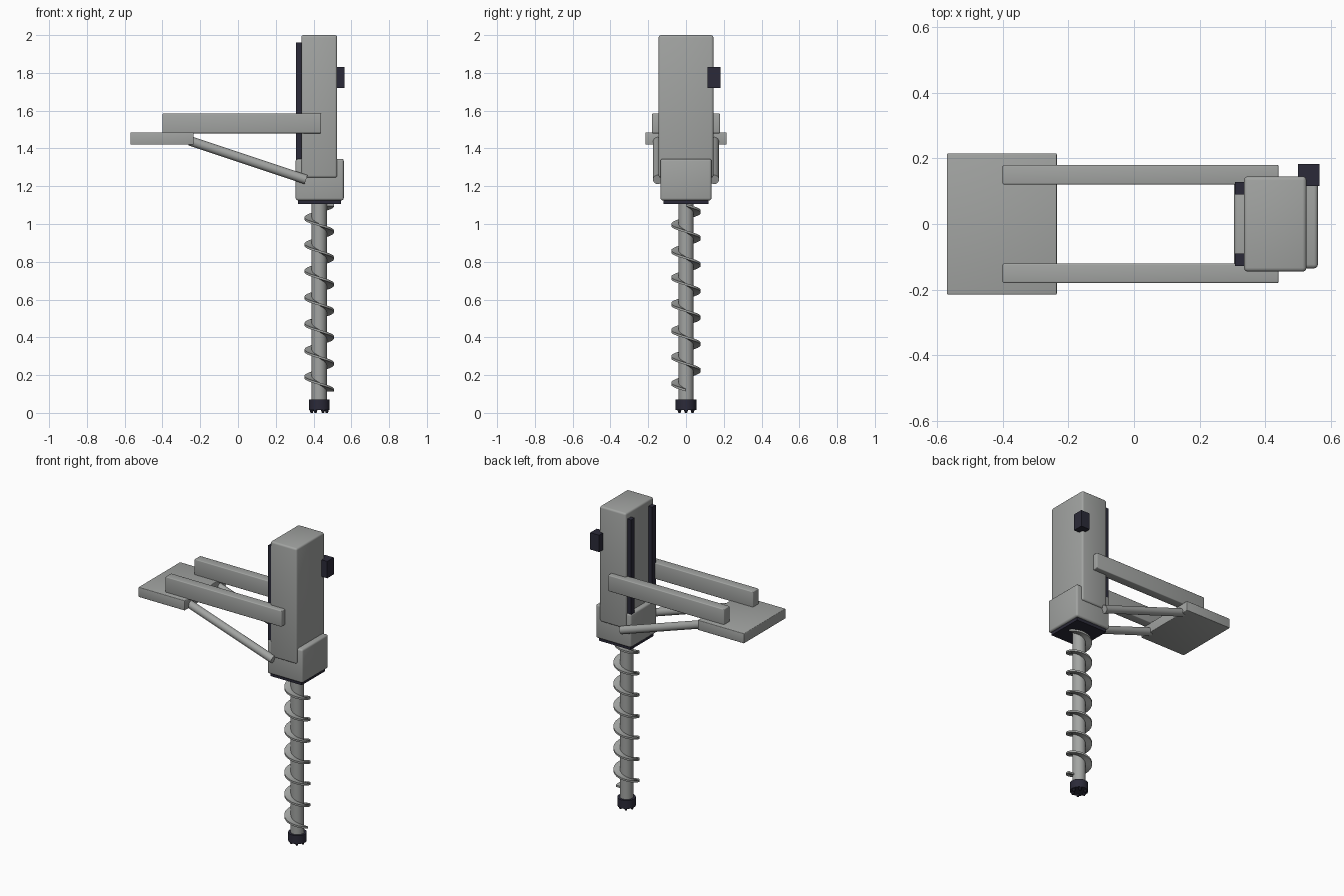
import bpy, bmesh, math
from mathutils import Vector

cube = bpy.data.objects.get("Cube")
if cube:
    bpy.data.objects.remove(cube, do_unlink=True)


def make_material(name, colour):
    m = bpy.data.materials.new(name)
    m.use_nodes = True
    m.diffuse_color = colour
    m.node_tree.nodes["Principled BSDF"].inputs["Base Color"].default_value = colour
    return m


GREY = make_material("steel grey", (0.36, 0.37, 0.36, 1))
DARK = make_material("dark steel", (0.024, 0.023, 0.04, 1))
AXIS_X = 0.43  # centre line of the drill


def finish(name, bm, mat):
    bmesh.ops.recalc_face_normals(bm, faces=bm.faces)
    mesh = bpy.data.meshes.new(name)
    bm.to_mesh(mesh)
    bm.free()
    mesh.materials.append(mat)
    ob = bpy.data.objects.new(name, mesh)
    bpy.context.collection.objects.link(ob)
    bpy.ops.object.select_all(action='DESELECT')
    bpy.context.view_layer.objects.active = ob
    ob.select_set(True)
    bpy.ops.object.shade_smooth_by_angle(angle=math.radians(35))
    return ob


def box(name, x, y, z, mat, bevel=0.0):
    """Box spanning the given (low, high) ranges, with rounded edges."""
    bm = bmesh.new()
    bmesh.ops.create_cube(bm, size=1)
    for v in bm.verts:
        v.co = [(a + b) / 2 + c * (b - a) for (a, b), c in zip((x, y, z), v.co)]
    if bevel:
        bmesh.ops.bevel(bm, geom=bm.edges[:], offset=bevel, segments=3,
                        profile=0.5, affect='EDGES')
    return finish(name, bm, mat)


def rod(name, start, end, r1, r2, mat, sides=24):
    """Cylinder or cone between two points."""
    start, end = Vector(start), Vector(end)
    bm = bmesh.new()
    bmesh.ops.create_cone(bm, cap_ends=True, segments=sides, radius1=r1,
                          radius2=r2, depth=(end - start).length)
    turn = (end - start).to_track_quat('Z', 'Y')
    for v in bm.verts:
        v.co = turn @ v.co + (start + end) / 2
    return finish(name, bm, mat)


def auger_flight(name, z0, pitch, turns, inner, outer, thick, steps=28):
    """Left-handed helical blade swept from a rectangular section."""
    bm = bmesh.new()
    section = [(inner, -thick), (outer, -thick), (outer, thick), (inner, thick)]
    previous = None
    for i in range(turns * steps + 1):
        t = i / steps
        a = -math.tau * t
        ring = [bm.verts.new((AXIS_X + r * math.cos(a), r * math.sin(a),
                              z0 + pitch * t + h)) for r, h in section]
        if previous:
            for k in range(4):
                n = (k + 1) % 4
                bm.faces.new((previous[k], previous[n], ring[n], ring[k]))
        else:
            bm.faces.new(ring)
        previous = ring
    bm.faces.new(previous)
    return finish(name, bm, GREY)


# Mast, gearbox and control box
box("mast", (0.335, 0.525), (-0.145, 0.145), (1.245, 2.0), GREY, 0.012)
box("gearbox", (0.305, 0.56), (-0.135, 0.135), (1.125, 1.345), GREY, 0.012)
box("gearbox_base_plate", (0.318, 0.545), (-0.12, 0.12), (1.105, 1.128), DARK)
box("control_box", (0.5, 0.565), (0.115, 0.183), (1.72, 1.83), DARK)

# Mounting plate of the carrier
box("mounting_plate", (-0.57, -0.235), (-0.215, 0.215), (1.42, 1.485), GREY, 0.004)

# Paired guide rails, support arms and struts
for side, s in (("left", -1), ("right", 1)):
    def span(a, b):
        return sorted((s * a, s * b))
    box(side + "_guide_rail", (0.308, 0.34), span(0.09, 0.128), (1.25, 1.96), DARK)
    box(side + "_support_arm", (-0.4, 0.44), span(0.12, 0.18), (1.48, 1.585), GREY, 0.005)
    rod(side + "_strut", (-0.255, s * 0.15, 1.44), (0.36, s * 0.15, 1.235),
        0.025, 0.025, GREY)

# Drill string
rod("drill_shaft", (AXIS_X, 0, 0.06), (AXIS_X, 0, 1.11), 0.04, 0.04, GREY, 32)
auger_flight("auger_flight", 0.12, 0.14, 7, 0.036, 0.078, 0.006)

# Drill bit with cutting teeth
rod("drill_bit", (AXIS_X, 0, 0.015), (AXIS_X, 0, 0.07), 0.055, 0.055, DARK, 24)
for i in range(6):
    a = math.tau * i / 6
    x, y = AXIS_X + 0.04 * math.cos(a), 0.04 * math.sin(a)
    rod(f"bit_tooth_{i + 1}", (x, y, 0.02), (x, y, 0), 0.012, 0.006, DARK, 8)
